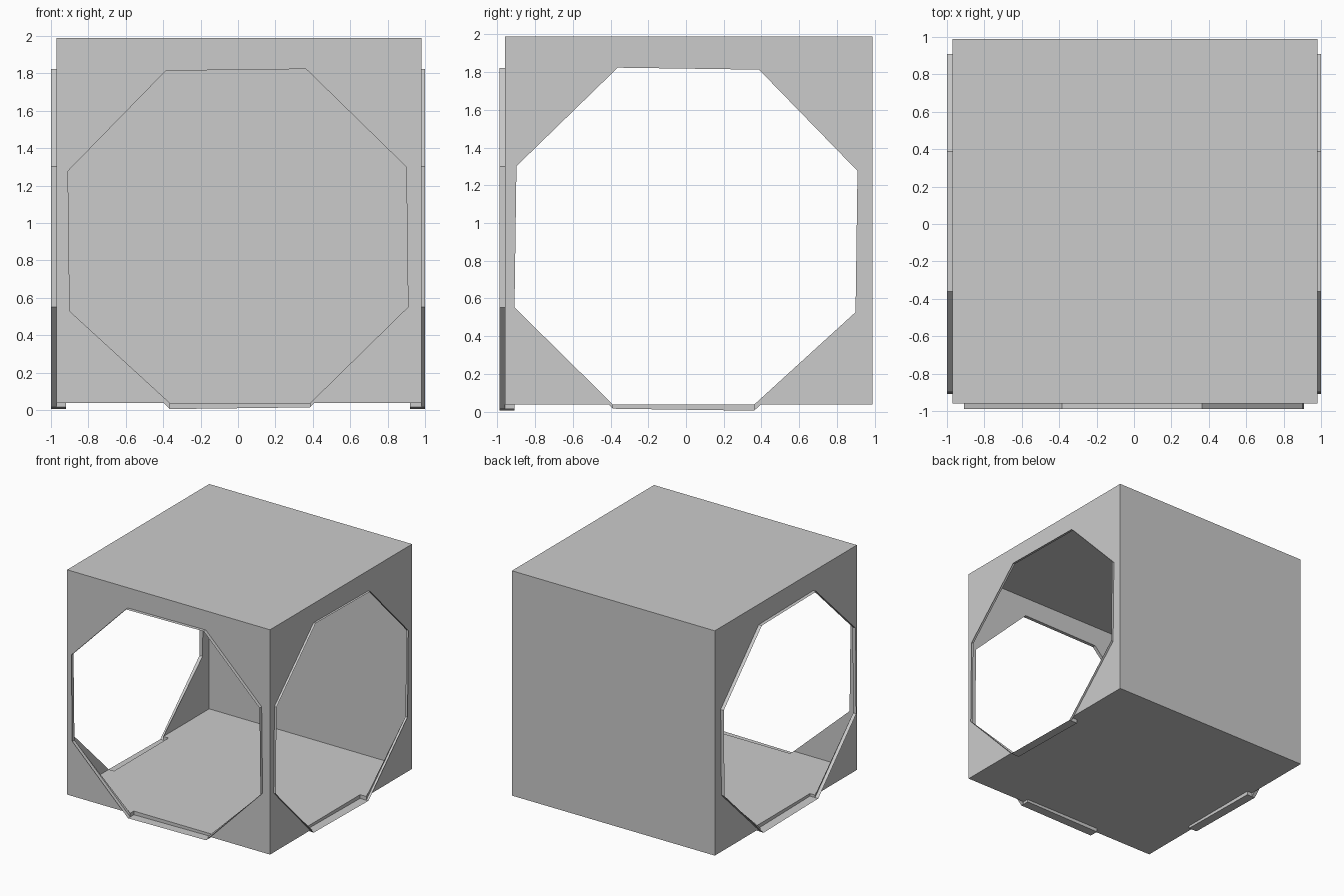
import bpy, bmesh
from math import sin, cos, radians

if "Cube" in bpy.data.objects:
    bpy.data.objects.remove(bpy.data.objects["Cube"])

X0, X1, Y0, Y1, Z0, Z1 = -0.97, 0.98, -0.96, 0.99, 0.037, 1.99
CZ, R = 0.914, 0.979


def make_object(name, faces):
    bm = bmesh.new()
    for f in faces:
        bm.faces.new([bm.verts.new(p) for p in f])
    bmesh.ops.remove_doubles(bm, verts=bm.verts, dist=0.0005)
    bmesh.ops.recalc_face_normals(bm, faces=bm.faces)
    me = bpy.data.meshes.new(name)
    bm.to_mesh(me)
    bm.free()
    bpy.context.collection.objects.link(bpy.data.objects.new(name, me))


def octagon(start):
    # 0 right-up, 1 top-right, 2 top-left, 3 left-up, 4 left-low, 5 bottom-left, 6 bottom-right, 7 right-low
    return [(R * cos(radians(start + 45 * k)), CZ + R * sin(radians(start + 45 * k))) for k in range(8)]


shell = []
floor_notch = {}

# name, first corner angle, wall plane, rim outer plane, lip inner plane, span of wall, axis
openings = [
    ("front", 23.2, Y0, -0.99, -0.91, (X0, X1), "y"),
    ("right", 21.7, X1, 1.0, 0.92, (Y0, Y1), "x"),
    ("left", 21.7, X0, -1.0, -0.92, (Y0, Y1), "x"),
]
for name, ang, wall, outer, inner, (a, b), axis in openings:
    def P(uz, d):
        return (d, uz[0], uz[1]) if axis == "x" else (uz[0], d, uz[1])

    full = octagon(ang)
    hole = list(full)
    for k in (5, 6):
        hole[k] = (full[k][0], Z0)
    bl, br, tr, tl = (a, Z0), (b, Z0), (b, Z1), (a, Z1)

    # wall around the opening
    for poly in [(br, tr, hole[0], hole[7]), (tr, hole[1], hole[0]),
                 (tr, tl, hole[2], hole[1]), (tl, hole[3], hole[2]),
                 (tl, bl, hole[4], hole[3]), (bl, hole[5], hole[4]),
                 (br, hole[7], hole[6])]:
        shell.append([P(p, wall) for p in poly])
    floor_notch[name] = [P(hole[5], wall), P(hole[5], inner), P(hole[6], inner), P(hole[6], wall)]

    # protruding rim with a shallow lip under the floor
    rim = []
    for k in range(8):
        p, q = full[k], full[(k + 1) % 8]
        rim.append([P(p, wall), P(q, wall), P(q, outer), P(p, outer)])
    rim.append([P(full[4], wall), P(full[5], wall), P(hole[5], wall)])
    rim.append([P(full[7], wall), P(full[6], wall), P(hole[6], wall)])
    rim.append([P(full[5], wall), P(full[6], wall), P(full[6], inner), P(full[5], inner)])
    rim.append([P(full[5], inner), P(full[6], inner), P(hole[6], inner), P(hole[5], inner)])
    for k in (5, 6):
        rim.append([P(full[k], wall), P(full[k], inner), P(hole[k], inner), P(hole[k], wall)])
    make_object(name + "_opening_rim", rim)

# roof, back and notched floor
shell.append([(X0, Y0, Z1), (X1, Y0, Z1), (X1, Y1, Z1), (X0, Y1, Z1)])
shell.append([(X0, Y1, Z0), (X1, Y1, Z0), (X1, Y1, Z1), (X0, Y1, Z1)])
shell.append([(X0, Y0, Z0)] + floor_notch["front"] + [(X1, Y0, Z0)] + floor_notch["right"]
             + [(X1, Y1, Z0), (X0, Y1, Z0)] + floor_notch["left"][::-1])
make_object("box_shell", shell)
